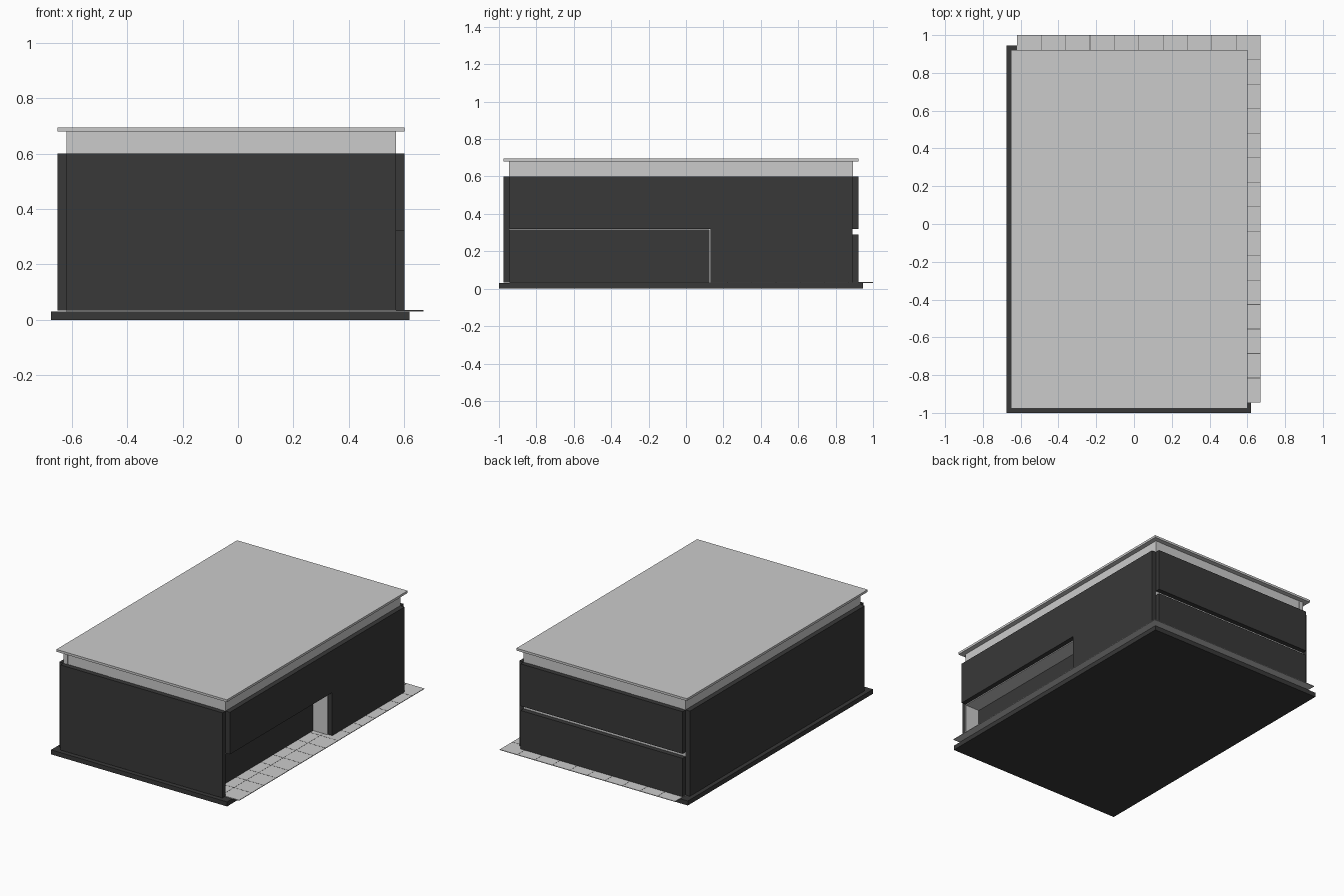
import bpy
import bmesh

old = bpy.data.objects.get("Cube")
if old:
    bpy.data.objects.remove(old, do_unlink=True)


def material(name, value):
    m = bpy.data.materials.new(name)
    m.use_nodes = True
    colour = (value, value, value, 1)
    m.diffuse_color = colour
    m.node_tree.nodes["Principled BSDF"].inputs["Base Color"].default_value = colour
    return m


LIGHT = material("light grey", 0.6)
DARK = material("charcoal", 0.04)
SEAM = material("seam grey", 0.12)


def add_boxes(name, mat, *boxes):
    """One object made of boxes, each given as x, y and z ranges."""
    bm = bmesh.new()
    for ranges in boxes:
        verts = bmesh.ops.create_cube(bm, size=1)["verts"]
        for v in verts:
            v.co = [lo + (c + 0.5) * (hi - lo) for c, (lo, hi) in zip(v.co, ranges)]
    mesh = bpy.data.meshes.new(name)
    bm.to_mesh(mesh)
    bm.free()
    mesh.materials.append(mat)
    obj = bpy.data.objects.new(name, mesh)
    bpy.context.collection.objects.link(obj)
    return obj


# Main outlines: inner core, cladding thickness and levels
X0, X1, Y0, Y1 = -0.62, 0.57, -0.945, 0.89
CLAD = 0.032
FLOOR, HEAD, EAVES, SOFFIT, TOP = 0.034, 0.32, 0.6, 0.68, 0.695
RECESS_X, RECESS_Y = 0.46, 0.13
LINING = 0.006

# Plinth and roof
add_boxes("base_slab", DARK, ((-0.675, 0.62), (-1, 0.945), (0, 0.03)))
add_boxes("roof_slab", LIGHT,
          ((X0 - CLAD, X1 + CLAD), (Y0 - CLAD, Y1 + CLAD), (SOFFIT, TOP)))

# Paved floor running out past the left and back walls
TX, TY = 0.67, 1.0
add_boxes("paving", LIGHT, ((X0, TX), (Y0, TY), (0.03, FLOOR)))
COLS, ROWS, W = 10, 15, 0.0015
seam_z = (FLOOR - 0.001, FLOOR + 0.0006)
seams = []
for i in range(1, COLS):
    x = X0 + (TX - X0) * i / COLS
    seams.append(((x - W, x + W), (Y0, TY), seam_z))
for i in range(1, ROWS):
    y = Y0 + (TY - Y0) * i / ROWS
    seams.append(((X0, TX), (y - W, y + W), seam_z))
add_boxes("paving_seams", SEAM, *seams)

# Inner core, leaving the entrance recess open
add_boxes("core", LIGHT,
          ((X0, X1), (Y0, Y1), (HEAD, SOFFIT)),
          ((X0, RECESS_X), (Y0, Y1), (FLOOR, HEAD)),
          ((RECESS_X, X1), (RECESS_Y, Y1), (FLOOR, HEAD)))

# Recess: dark back wall, light ends and ceiling
add_boxes("recess_back_wall", DARK,
          ((RECESS_X, RECESS_X + LINING), (Y0, RECESS_Y), (FLOOR, HEAD)))
add_boxes("recess_lining", LIGHT,
          ((RECESS_X, X1), (Y0, RECESS_Y), (HEAD - LINING, HEAD)),
          ((RECESS_X, X1), (RECESS_Y - LINING, RECESS_Y), (FLOOR, HEAD)),
          ((RECESS_X, X1), (Y0, Y0 + 0.002), (FLOOR, HEAD)))

# Dark cladding panels with open corners
add_boxes("front_cladding", DARK, ((X0, X1), (Y0 - CLAD, Y0), (FLOOR, EAVES)))
add_boxes("right_cladding", DARK, ((X0 - CLAD, X0), (Y0, Y1), (FLOOR, EAVES)))
add_boxes("left_cladding", DARK,
          ((X1, X1 + CLAD), (Y0, Y1), (HEAD, EAVES)),
          ((X1, X1 + CLAD), (RECESS_Y, Y1), (FLOOR, HEAD)))
add_boxes("back_cladding", DARK,
          ((X0, X1), (Y1, Y1 + CLAD), (HEAD, EAVES)),
          ((X0, X1), (Y1, Y1 + CLAD), (FLOOR, HEAD - 0.03)))

# Slim posts in the high band on the front and back
posts = []
for x0, x1 in ((X0, -0.59), (-0.285, -0.225), (0.535, X1)):
    for y0, y1 in ((Y0 - 0.002, Y0), (Y1, Y1 + 0.002)):
        posts.append(((x0, x1), (y0, y1), (EAVES, SOFFIT)))
add_boxes("band_posts", LIGHT, *posts)
